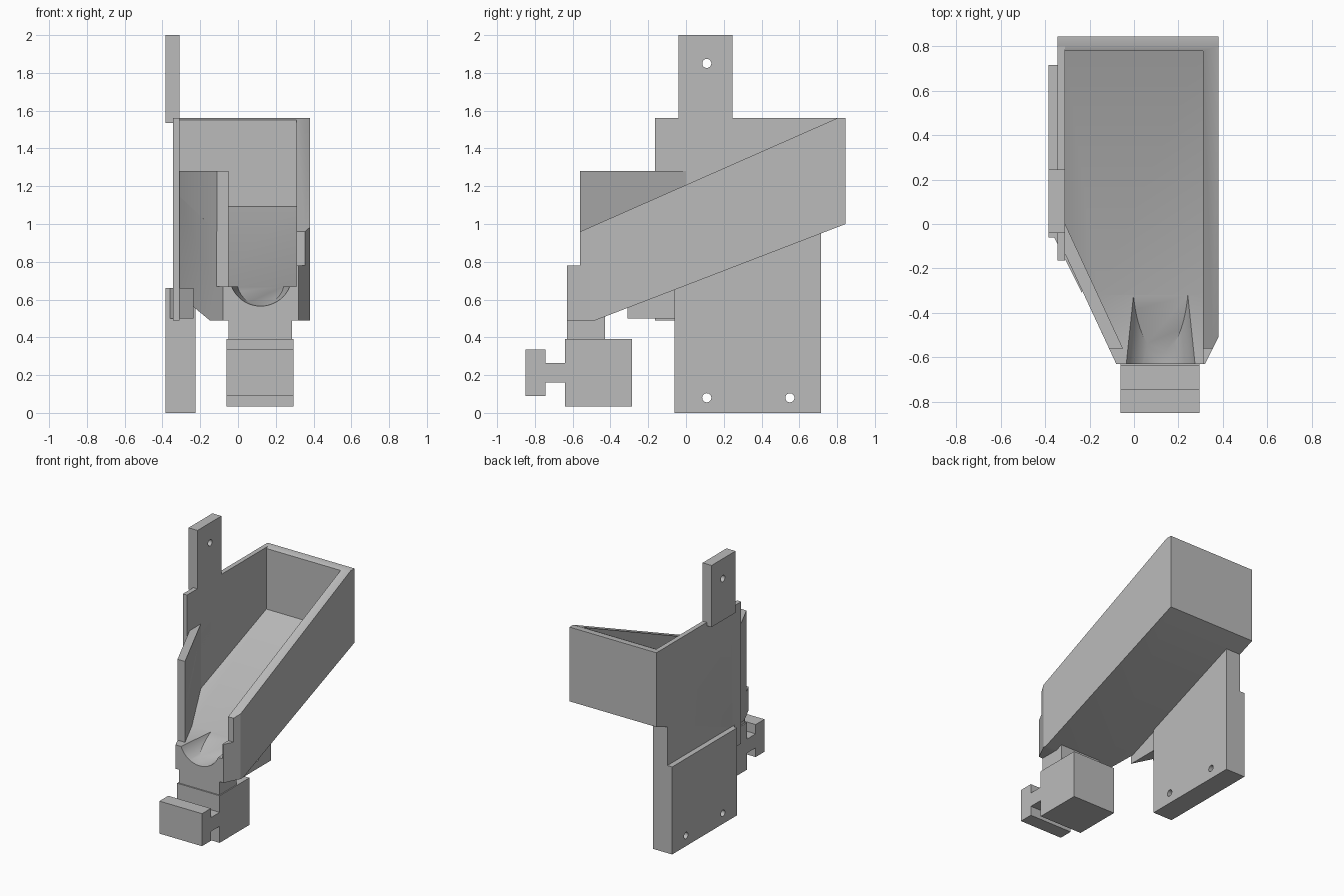
import bpy, math
from mathutils import Matrix

cube = bpy.data.objects.get("Cube")
if cube:
    bpy.data.objects.remove(cube, do_unlink=True)

grey = bpy.data.materials.new("plain_grey")
grey.use_nodes = True
COLOUR = (0.5, 0.5, 0.5, 1)
grey.diffuse_color = COLOUR
grey.node_tree.nodes["Principled BSDF"].inputs["Base Color"].default_value = COLOUR


def prism(name, points, axis, lo, hi):
    """Extrude a (y, z) outline along x, or an (x, y) outline along z."""
    place = (lambda p, t: (t, p[0], p[1])) if axis == "x" else (lambda p, t: (p[0], p[1], t))
    n = len(points)
    verts = [place(p, t) for t in (lo, hi) for p in points]
    faces = [tuple(range(n))[::-1], tuple(range(n, 2 * n))]
    faces += [(i, (i + 1) % n, n + (i + 1) % n, n + i) for i in range(n)]
    area = sum(points[i - 1][0] * points[i][1] - points[i][0] * points[i - 1][1] for i in range(n))
    if area < 0:
        faces = [f[::-1] for f in faces]
    mesh = bpy.data.meshes.new(name)
    mesh.from_pydata(verts, [], faces)
    mesh.materials.append(grey)
    obj = bpy.data.objects.new(name, mesh)
    bpy.context.collection.objects.link(obj)
    return obj


def box(name, x, y, z):
    return prism(name, [(x[0], y[0]), (x[1], y[0]), (x[1], y[1]), (x[0], y[1])], "z", *z)


def combine(obj, other, operation):
    """Apply a boolean and discard the helper."""
    mod = obj.modifiers.new("cut", "BOOLEAN")
    mod.operation, mod.object, mod.solver = operation, other, "EXACT"
    with bpy.context.temp_override(object=obj, active_object=obj, selected_objects=[obj]):
        bpy.ops.object.modifier_apply(modifier=mod.name)
    bpy.data.objects.remove(other, do_unlink=True)


def cone(name, r1, r2, depth, location, matrix):
    bpy.ops.mesh.primitive_cone_add(vertices=48, radius1=r1, radius2=r2, depth=depth)
    obj = bpy.context.object
    obj.name = name
    obj.data.transform(Matrix.Translation(location) @ matrix)
    obj.data.materials.append(grey)
    return obj


def drill(obj, y, z):
    turn = Matrix.Rotation(math.pi / 2, 4, "Y")
    combine(obj, cone("drill", 0.024, 0.024, 1, (-0.3, y, z), turn), "DIFFERENCE")


# Sloping tray: side outline trimmed to its plan outline
tray = prism("tray", [(-0.63, 0.49), (-0.48, 0.49), (0.845, 1.0), (0.845, 1.56), (0.8, 1.56),
                      (-0.56, 0.96), (-0.56, 0.78), (-0.63, 0.78)], "x", -0.6, 0.6)
plan = prism("tray_plan", [(-0.345, 0.845), (-0.345, -0.06), (-0.08, -0.63), (0.32, -0.63),
                           (0.38, -0.51), (0.38, 0.845)], "z", 0, 2)
combine(tray, plan, "INTERSECT")

# Hollow with a sloping floor and a flat front lip
hollow = prism("hollow", [(-0.8, 0.67), (-0.32, 0.67), (0.9, 1.14), (0.9, 1.9), (-0.8, 1.9)],
               "x", -0.7, 0.7)
hollow_plan = prism("hollow_plan", [(-0.31, 0.78), (-0.31, 0), (-0.05, -0.56), (-0.15, -0.56),
                                    (-0.15, -0.7), (0.31, -0.7), (0.31, 0.78)], "z", 0.1, 2)
combine(hollow, hollow_plan, "INTERSECT")
combine(tray, hollow, "DIFFERENCE")

# Tapered round spout cut through the lip
spout = cone("spout", 0.172, 0.132, 0.42, (0.12, -0.475, 0.732), Matrix.Rotation(-math.pi / 2, 4, "X"))
above_floor = prism("above_floor", [(-0.8, 0.485), (0.1, 0.832), (0.1, 1.2), (-0.8, 1.2)], "x", -0.5, 0.5)
combine(spout, above_floor, "INTERSECT")
combine(tray, spout, "DIFFERENCE")

# Tall walls on the mounting side
prism("tall_wall", [(-0.165, 0.49), (-0.06, 0.49), (-0.06, 0.652), (0.845, 1.0), (0.845, 1.56),
                    (-0.165, 1.56)], "x", -0.345, -0.31)
prism("angled_wall", [(-0.31, 0), (-0.345, 0), (-0.345, -0.06), (-0.1125, -0.56), (-0.05, -0.56)],
      "z", 0.76, 1.28)
prism("wall_foot", [(-0.36, -0.06), (-0.235, -0.31), (-0.235, -0.06)], "z", 0.5, 0.66)

# Mounting plate, its riser and the upper tab
plate = box("mounting_plate", (-0.385, -0.225), (-0.06, 0.715), (0, 0.66))
for y in (0.11, 0.55):
    drill(plate, y, 0.08)
prism("plate_riser", [(-0.06, 0.64), (0.715, 0.64), (0.715, 0.955), (-0.06, 0.655)], "x", -0.345, -0.225)
tab = box("upper_tab", (-0.385, -0.31), (-0.04, 0.245), (1.535, 2))
drill(tab, 0.11, 1.85)

# Connector under the spout
box("connector_neck", (-0.05, 0.287), (-0.63, -0.43), (0.38, 0.52))
prism("connector", [(-0.285, 0.035), (-0.285, 0.39), (-0.64, 0.39), (-0.64, 0.265), (-0.745, 0.265),
                    (-0.745, 0.335), (-0.85, 0.335), (-0.85, 0.09), (-0.745, 0.09), (-0.745, 0.16),
                    (-0.64, 0.16), (-0.64, 0.035)], "x", -0.06, 0.295)

# Smooth the round cuts, keep the edges sharp
for obj in bpy.context.scene.objects:
    obj.select_set(obj.type == "MESH")
bpy.context.view_layer.objects.active = tray
bpy.ops.object.shade_smooth_by_angle(angle=math.radians(25))
